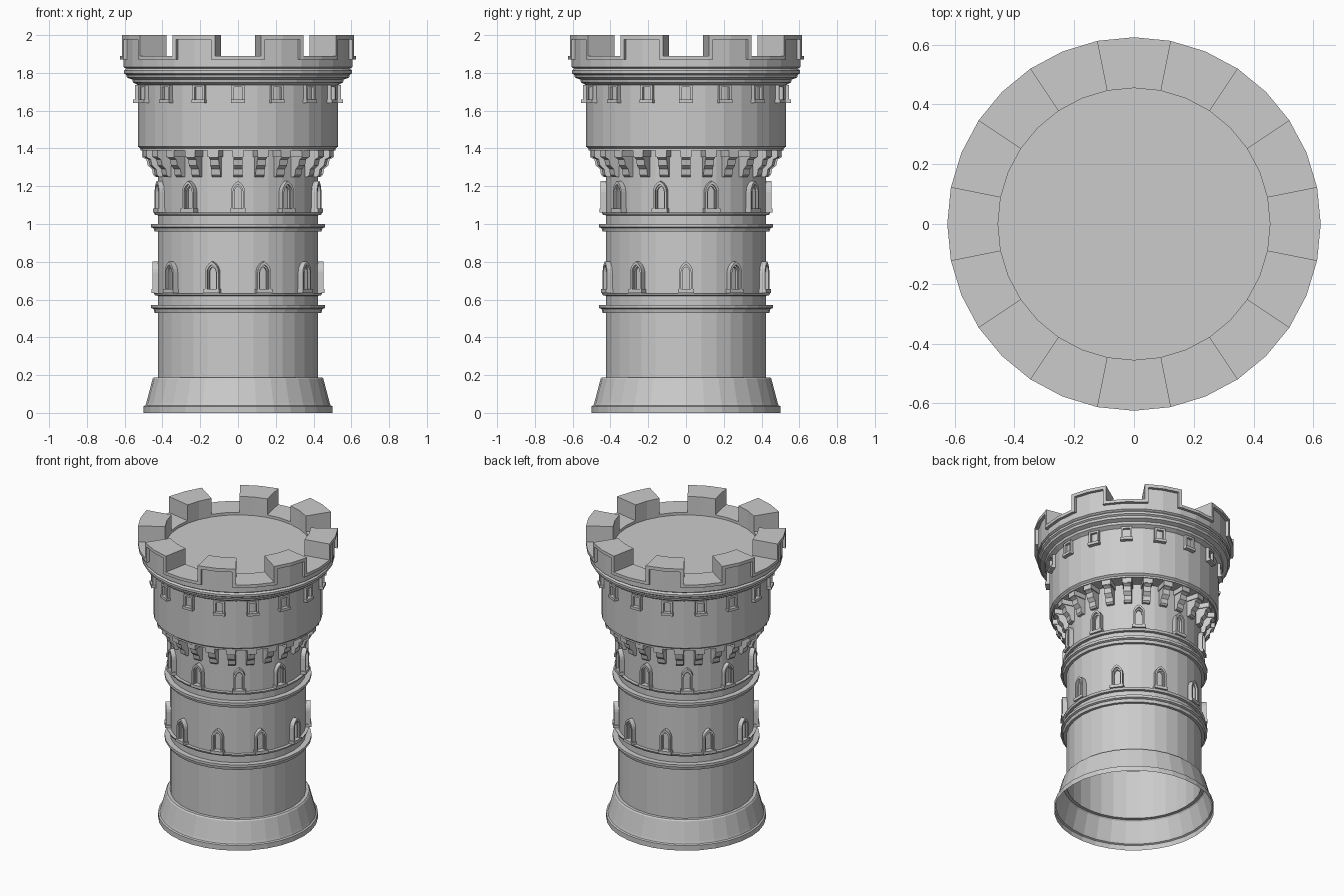
import bpy, bmesh
from math import sin, cos, pi, radians

cube = bpy.data.objects.get("Cube")
if cube:
    bpy.data.objects.remove(cube)

SIDES = 32
STEP = 2 * pi / SIDES

stone = bpy.data.materials.new("grey_stone")
stone.use_nodes = True
GREY = (0.6, 0.6, 0.6, 1)
stone.diffuse_color = GREY
stone.node_tree.nodes["Principled BSDF"].inputs["Base Color"].default_value = GREY


def finish(bm, name, fix_normals=True):
    if fix_normals:
        bmesh.ops.recalc_face_normals(bm, faces=bm.faces)
    mesh = bpy.data.meshes.new(name)
    bm.to_mesh(mesh)
    bm.free()
    mesh.materials.append(stone)
    obj = bpy.data.objects.new(name, mesh)
    bpy.context.collection.objects.link(obj)
    return obj


def place(a, r, u, z):
    """Point at radius r and sideways offset u, facing angle a from the front."""
    return (r * sin(a) + u * cos(a), -r * cos(a) + u * sin(a), z)


def on_polygon(a, r):
    """Radius at angle a on the faceted wall of corner radius r."""
    local = (a % STEP) - STEP / 2
    return r * cos(STEP / 2) / cos(local)


def lathe(name, profile):
    bm = bmesh.new()
    rings = [[bm.verts.new(place(i * STEP, r, 0, z)) for i in range(SIDES)] for r, z in profile]
    for low, high in zip(rings, rings[1:]):
        for i in range(SIDES):
            j = (i + 1) % SIDES
            bm.faces.new((low[i], low[j], high[j], high[i]))
    bm.faces.new(rings[-1])
    return finish(bm, name, False)


def loft(bm, sections):
    """Closed solid through cross-sections with equal point counts."""
    rows = [[bm.verts.new(p) for p in s] for s in sections]
    n = len(rows[0])
    for a, b in zip(rows, rows[1:]):
        for i in range(n):
            j = (i + 1) % n
            bm.faces.new((a[i], a[j], b[j], b[i]))
    bm.faces.new(rows[0][::-1])
    bm.faces.new(rows[-1])


def arc_block(bm, a0, a1, r0, r1, z0, z1):
    inner = [a0] + [k * STEP for k in range(-1, 2 * SIDES)
                    if a0 + 0.001 < k * STEP < a1 - 0.001] + [a1]
    sections = []
    for a in inner:
        ri, ro = on_polygon(a, r0), on_polygon(a, r1)
        sections.append([place(a, ri, 0, z0), place(a, ro, 0, z0),
                         place(a, ro, 0, z1), place(a, ri, 0, z1)])
    loft(bm, sections)


def box(bm, a, w, r0, r1, z0, z1):
    loft(bm, [[place(a, r0, u, z0), place(a, r1, u, z0),
               place(a, r1, u, z1), place(a, r0, u, z1)] for u in (-w, w)])


def frame(bm, a, outer, inner, r0, r1):
    """Open-bottomed surround between two outlines."""
    loft(bm, [[place(a, r0, *o), place(a, r1, *o), place(a, r1, *i), place(a, r0, *i)]
              for o, i in zip(outer, inner)])


def pointed(w, z0, spring):
    half = [(-w, z0)]
    for k in range(5):
        t = radians(15 * k)
        half.append((w - 2 * w * cos(t), spring + 1.8 * w * sin(t)))
    return half + [(-u, z) for u, z in half[-2::-1]]


# Tower shell: open plinth, shaft with string courses, drum, flared cornice, deck
lathe("tower_shell", [
    (0.50, 0), (0.50, 0.035), (0.49, 0.04), (0.485, 0.055), (0.452, 0.18), (0.445, 0.188),
    (0.424, 0.188), (0.424, 0.53), (0.442, 0.53), (0.447, 0.55), (0.46, 0.555), (0.46, 0.572),
    (0.424, 0.572), (0.424, 0.62), (0.44, 0.622), (0.447, 0.636), (0.424, 0.636),
    (0.424, 0.96), (0.442, 0.96), (0.447, 0.978), (0.46, 0.983), (0.46, 1.0),
    (0.424, 1.0), (0.424, 1.046), (0.44, 1.048), (0.447, 1.062), (0.424, 1.062),
    (0.424, 1.388), (0.517, 1.388), (0.517, 1.4), (0.53, 1.41), (0.53, 1.735),
    (0.556, 1.75), (0.56, 1.765), (0.588, 1.775), (0.592, 1.79), (0.603, 1.797),
    (0.603, 1.812), (0.592, 1.822), (0.605, 1.83), (0.605, 1.89), (0.455, 1.89), (0.455, 1.872)])

# Battlements: eight merlons, with a raised trim following the crenellated edge
merlons, trim = bmesh.new(), bmesh.new()
EDGE = radians(2)
for k in range(8):
    a0 = (4 * k + 1) * STEP
    a1 = a0 + 2 * STEP
    arc_block(merlons, a0, a1, 0.455, 0.605, 1.885, 2.0)
    arc_block(trim, a0, a0 + EDGE, 0.6, 0.625, 1.87, 2.0)
    arc_block(trim, a1 - EDGE, a1, 0.6, 0.625, 1.87, 2.0)
    arc_block(trim, a0 + EDGE, a1 - EDGE, 0.6, 0.625, 1.978, 2.0)
    arc_block(trim, a1, a1 + 2 * STEP, 0.6, 0.625, 1.87, 1.89)
finish(merlons, "merlons")
finish(trim, "battlement_trim")

# Small square windows under the cornice
squares = bmesh.new()
for k in range(16):
    a = k * 2 * pi / 16
    outer = [(-0.035, 1.655), (-0.035, 1.737), (0.035, 1.737), (0.035, 1.655)]
    inner = [(-0.022, 1.655), (-0.022, 1.724), (0.022, 1.724), (0.022, 1.655)]
    frame(squares, a, outer, inner, 0.515, 0.546)
    box(squares, a, 0.038, 0.515, 0.555, 1.64, 1.658)
finish(squares, "square_windows")

# Two rows of pointed windows, the lower row turned by half a step
for name, base, turn in (("lower_windows", 0.636, 0.5), ("upper_windows", 1.062, 0)):
    bm = bmesh.new()
    for k in range(10):
        a = (k + turn) * 2 * pi / 10
        z0, spring = base + 0.015, base + 0.108
        frame(bm, a, pointed(0.037, z0, spring), pointed(0.026, z0, spring), 0.41, 0.452)
        frame(bm, a, pointed(0.027, z0, spring), pointed(0.019, z0, spring), 0.41, 0.438)
        box(bm, a, 0.043, 0.41, 0.458, base, base + 0.02)
    finish(bm, name)

# Ring of corbels carrying the drum
corbels = bmesh.new()
side = [(0.41, 1.39), (0.505, 1.39), (0.505, 1.352), (0.485, 1.342), (0.478, 1.31),
        (0.455, 1.29), (0.45, 1.26), (0.44, 1.25), (0.41, 1.25)]
for k in range(24):
    a = k * 2 * pi / 24
    loft(corbels, [[place(a, r, u, z) for r, z in side] for u in (-0.024, 0.024)])
    box(corbels, a, 0.03, 0.41, 0.509, 1.355, 1.39)
finish(corbels, "corbels")
